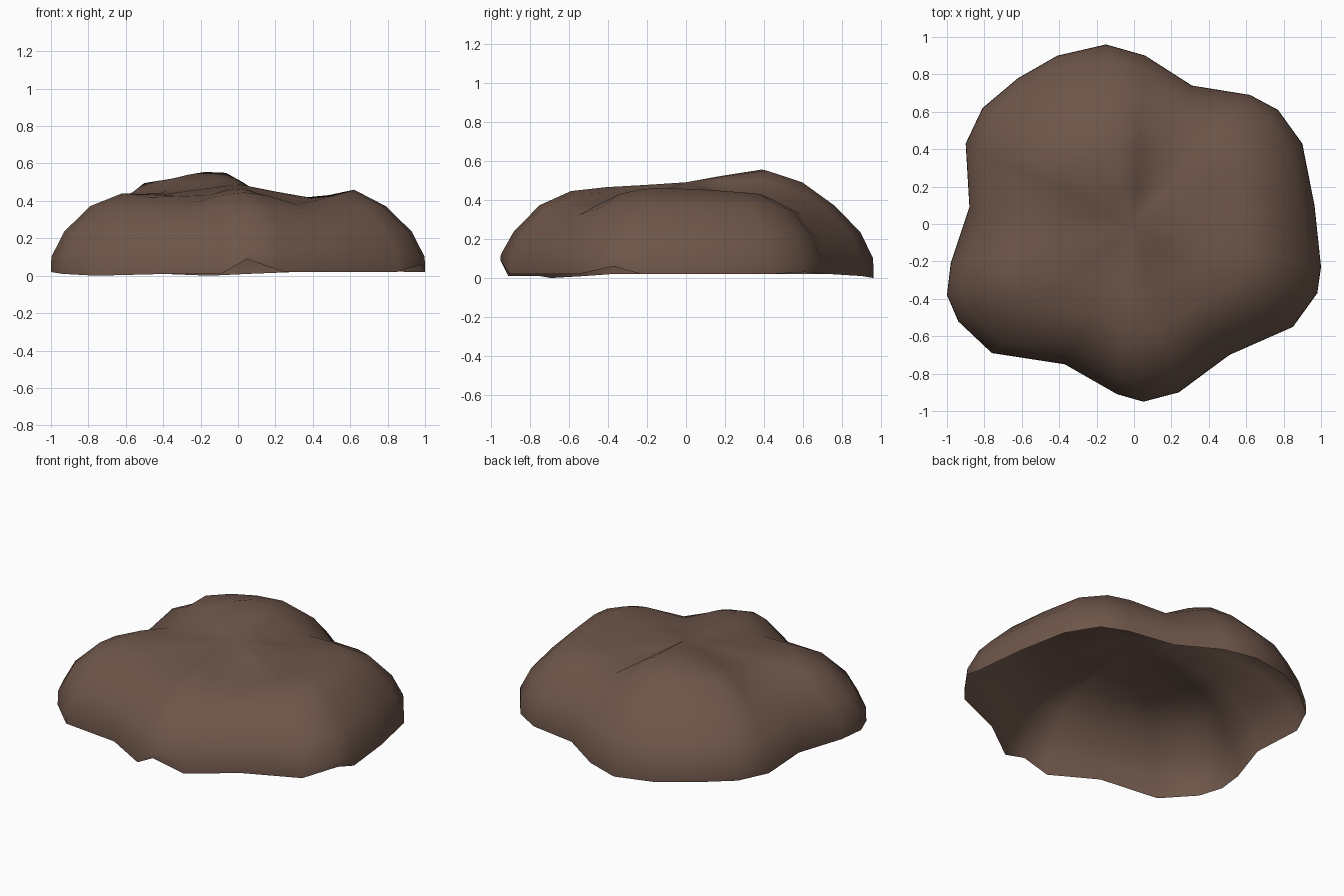
import bpy, bmesh

# Columns around the mound: rim x, rim y, rim z, shoulder height, crown height
COLUMNS = [
    (1.00, -.23, .02, .46, .41), (.965, .10, .02, .455, .41), (.90, .43, .02, .44, .41),
    (.77, .61, .03, .43, .41), (.62, .69, .02, .41, .41), (.31, .74, .02, .39, .42),
    (.06, .90, .01, .455, .50), (-.15, .96, .00, .49, .55), (-.41, .90, .01, .495, .555),
    (-.62, .78, .02, .50, .54), (-.81, .62, .02, .495, .52), (-.90, .43, .02, .45, .50),
    (-.88, .09, .02, .40, .455), (-.98, -.21, .02, .435, .44), (-1.0, -.38, .02, .44, .435),
    (-.94, -.52, .01, .435, .435), (-.76, -.69, .00, .42, .43), (-.37, -.75, .01, .395, .43),
    (-.09, -.91, .01, .435, .46), (.05, -.95, .09, .445, .465), (.24, -.90, .02, .43, .44),
    (.51, -.70, .02, .38, .405), (.85, -.55, .02, .43, .41), (.98, -.37, .06, .455, .41),
]
CENTRE_Z = .49


def profile(rim, shoulder, crown):
    """Scale and height of each ring, rim to crown."""
    k = min(1, shoulder / .44)
    return [(1, rim), (.998, max(.10, rim + .03)), (.93, .235 * k), (.79, .372 * k),
            (.62, shoulder), (.43, crown), (.2, (crown + CENTRE_Z) / 2)]


# Lobed rock shell, open underneath
bm = bmesh.new()
cols = [[bm.verts.new((x * s, y * s, z)) for s, z in profile(r, m, t)]
        for x, y, r, m, t in COLUMNS]
centre = bm.verts.new((0, 0, CENTRE_Z))
for a, b in zip(cols, cols[1:] + cols[:1]):
    for i in range(len(a) - 1):
        bm.faces.new((a[i], b[i], b[i + 1], a[i + 1]))
    bm.faces.new((a[-1], b[-1], centre))
for f in bm.faces:
    f.smooth = True
mesh = bpy.data.meshes.new("rock_mound")
bm.to_mesh(mesh)
bm.free()
rock = bpy.data.objects.new("rock_mound", mesh)
bpy.context.collection.objects.link(rock)

# Brown stone
mat = bpy.data.materials.new("brown_stone")
mat.diffuse_color = (.156, .093, .068, 1)
mesh.materials.append(mat)
